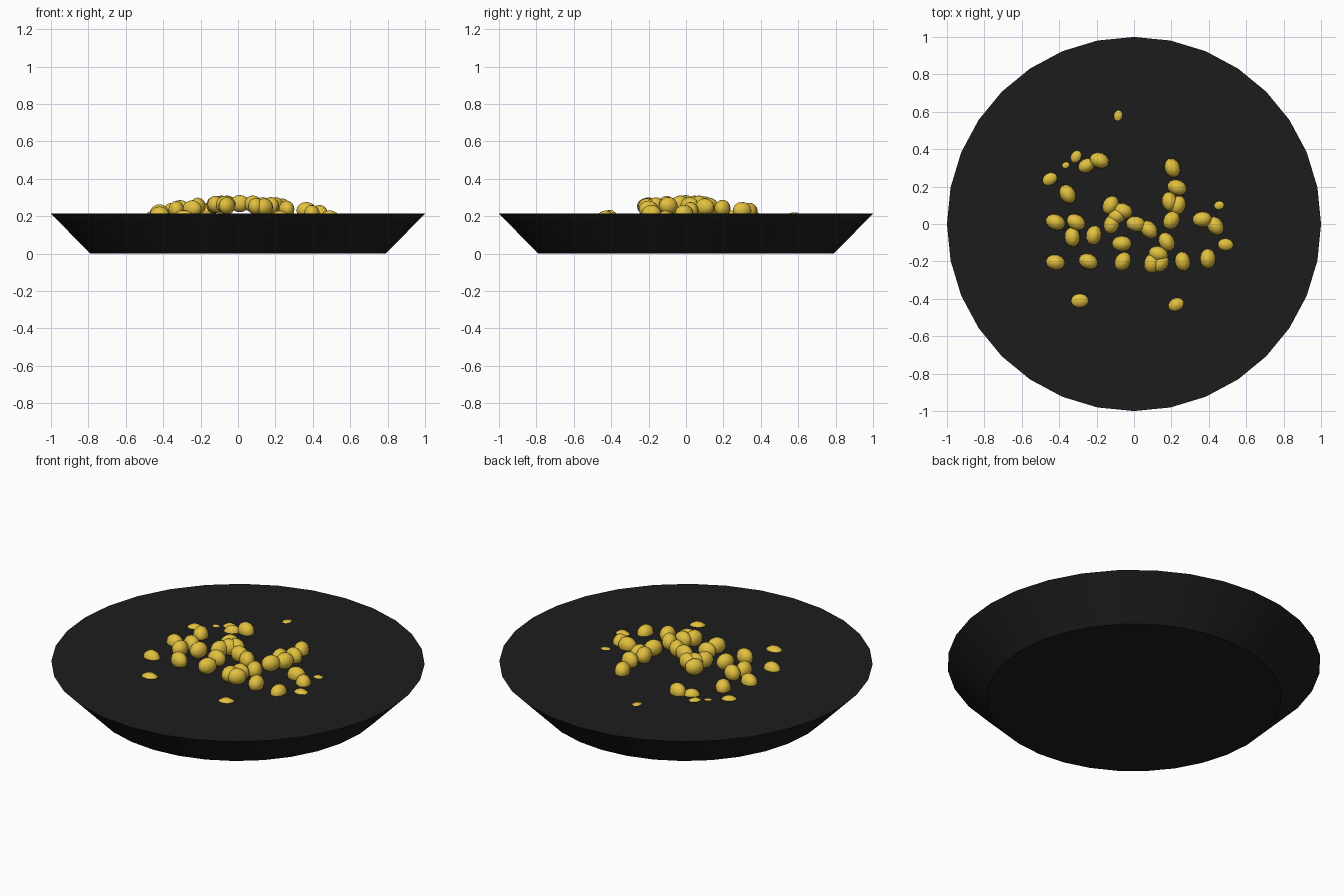
import bpy, math

RIM_Z = 0.213


def material(name, color):
    m = bpy.data.materials.new(name)
    m.diffuse_color = (*color, 1)
    return m


black = material("black", (0.012, 0.012, 0.012))
gold = material("gold", (0.76, 0.53, 0.05))

# Shallow pan: tapered 32-sided disc, wide at the top
bpy.ops.mesh.primitive_cone_add(vertices=32, radius1=0.79, radius2=1.0,
                                depth=RIM_Z, location=(0, 0, RIM_Z / 2))
pan = bpy.context.object
pan.name = "pan"
pan.data.materials.append(black)
bpy.ops.object.shade_smooth_by_angle(angle=math.radians(30))


def nugget(x, y, angle, top, size=1.0):
    rz = 0.046 * size
    bpy.ops.mesh.primitive_uv_sphere_add(segments=12, ring_count=8, radius=1,
                                         location=(x, y, top - rz))
    ob = bpy.context.object
    ob.name = "nugget"
    ob.scale = (0.053 * size, 0.042 * size, rz)
    ob.rotation_euler = (0, 0, math.radians(angle))
    ob.data.materials.append(gold)
    bpy.ops.object.shade_smooth()


# Heaped nuggets: x, y, direction of the long axis; height follows a low mound
heap = [
    (-.185, .34, -20), (-.355, .16, 120), (-.42, .01, -20), (-.31, .01, -30),
    (-.33, -.07, 95), (-.215, -.06, 75), (-.125, .10, 60), (-.06, .07, -15),
    (-.09, .045, 30), (-.12, 0, 70), (-.065, -.105, 0), (.01, 0, -10),
    (.08, -.03, -50), (.205, .30, 110), (.23, .195, -20), (.19, .12, 100),
    (.235, .10, 70), (.2, .02, 60), (.175, -.095, 120), (.13, -.16, -15),
    (.095, -.21, 80), (.14, -.21, 45), (.26, -.2, 100), (.395, -.185, 90),
    (.365, .025, 5), (.435, -.01, 125), (-.42, -.205, -10),
    (-.245, -.2, -20), (-.06, -.2, 60),
]
for x, y, angle in heap:
    nugget(x, y, angle, 0.313 - 0.28 * (x * x + y * y))

# Half-buried nuggets near the edge: x, y, direction, top height, size
buried = [
    (-.085, .58, 80, .221, 0.95), (-.31, .36, 60, .226, 0.9),
    (-.365, .315, 20, .217, 0.85), (-.255, .312, 30, .246, 0.9),
    (-.45, .24, 30, .231, 1.0), (.49, -.11, -5, .231, 1.0),
    (.455, .10, 10, .220, 0.95), (-.29, -.41, 0, .233, 1.15),
    (.225, -.43, 25, .230, 1.1),
]
for row in buried:
    nugget(*row)
